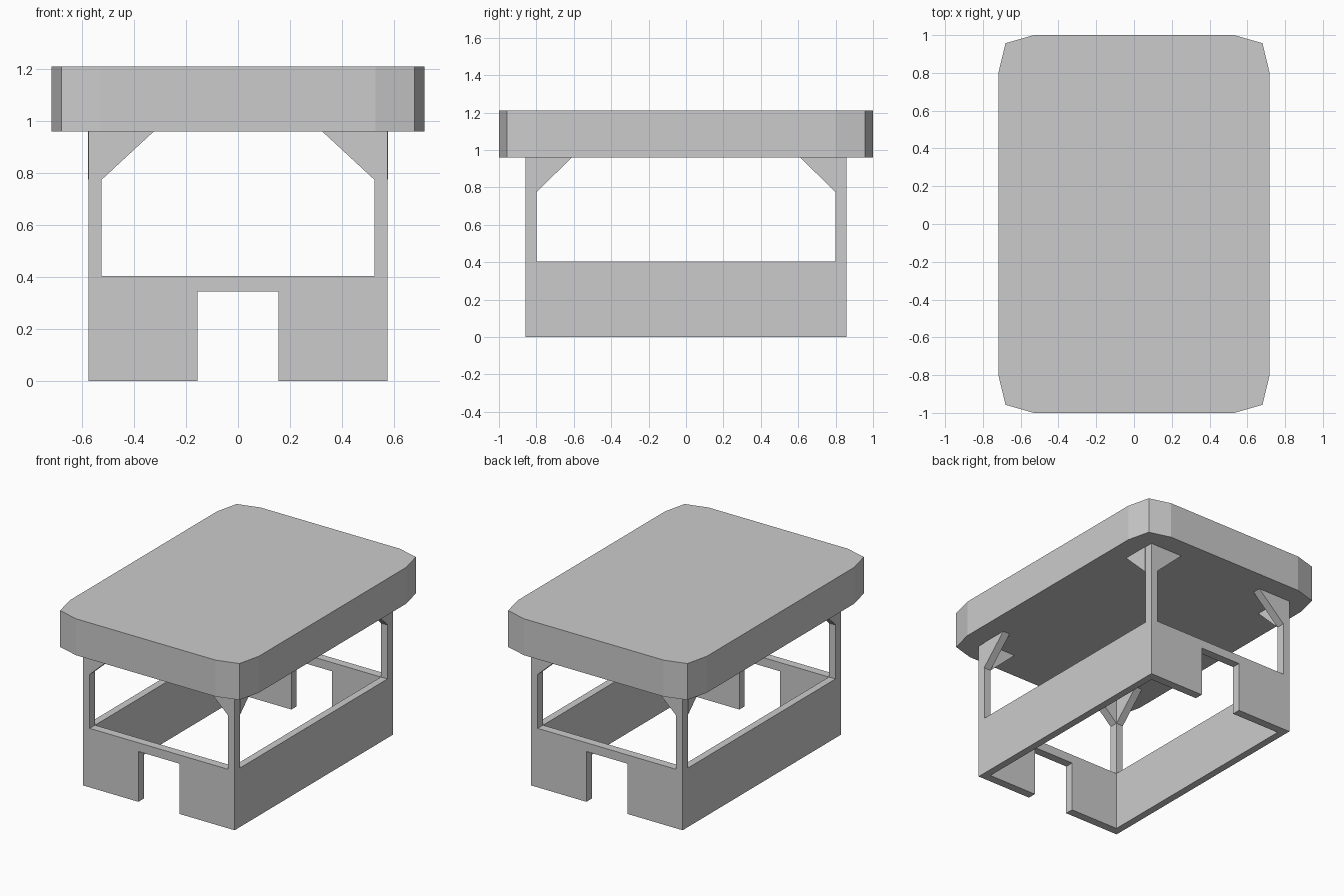
import bpy, bmesh
from mathutils import Vector

if "Cube" in bpy.data.objects:
    bpy.data.objects.remove(bpy.data.objects["Cube"])


def prism(name, outline, to3d, a, b):
    """Extrude a 2D outline between depths a and b; to3d maps (u, v, depth) to a point."""
    bm = bmesh.new()
    face = bm.faces.new([bm.verts.new(to3d(u, v, a)) for u, v in outline])
    ext = bmesh.ops.extrude_face_region(bm, geom=[face])
    verts = [g for g in ext["geom"] if isinstance(g, bmesh.types.BMVert)]
    offset = Vector(to3d(0, 0, b)) - Vector(to3d(0, 0, a))
    bmesh.ops.translate(bm, verts=verts, vec=offset)
    bmesh.ops.recalc_face_normals(bm, faces=bm.faces)
    mesh = bpy.data.meshes.new(name)
    bm.to_mesh(mesh)
    bm.free()
    obj = bpy.data.objects.new(name, mesh)
    bpy.context.collection.objects.link(obj)
    return obj


def along_x(u, v, d):
    return (d, u, v)


def along_y(u, v, d):
    return (u, d, v)


def along_z(u, v, d):
    return (u, v, d)


X, XI = 0.575, 0.525      # outer and inner half width
Y, YI = 0.858, 0.80       # outer and inner half length
SILL, EAVE, TOP = 0.405, 0.96, 1.21
BRACE = 0.775

# Roof slab with chamfered corners
quarter = [(0.718, 0.80), (0.68, 0.957), (0.53, 1.0)]
roof = (quarter + [(-x, y) for x, y in reversed(quarter)]
        + [(-x, -y) for x, y in quarter]
        + [(x, -y) for x, y in reversed(quarter)])
prism("roof", roof, along_z, EAVE, TOP)

# End walls: doorway, corner posts and corner braces in one outline
half = [(0.155, 0.345), (0.155, 0), (X, 0), (X, EAVE),
        (0.325, EAVE), (XI, BRACE), (XI, SILL)]
end = half + [(-x, z) for x, z in reversed(half)]
for name, s in (("front_wall", -1), ("back_wall", 1)):
    prism(name, end, along_y, s * YI, s * Y)

# Side walls and their braces
for side, s in (("left", -1), ("right", 1)):
    prism(side + "_wall", [(-YI, 0), (YI, 0), (YI, SILL), (-YI, SILL)],
          along_x, s * XI, s * X)
    for end_name, t in (("front", -1), ("back", 1)):
        prism(f"{side}_{end_name}_brace",
              [(t * YI, BRACE), (t * YI, EAVE), (t * 0.61, EAVE)],
              along_x, s * XI, s * (X + 0.003))
